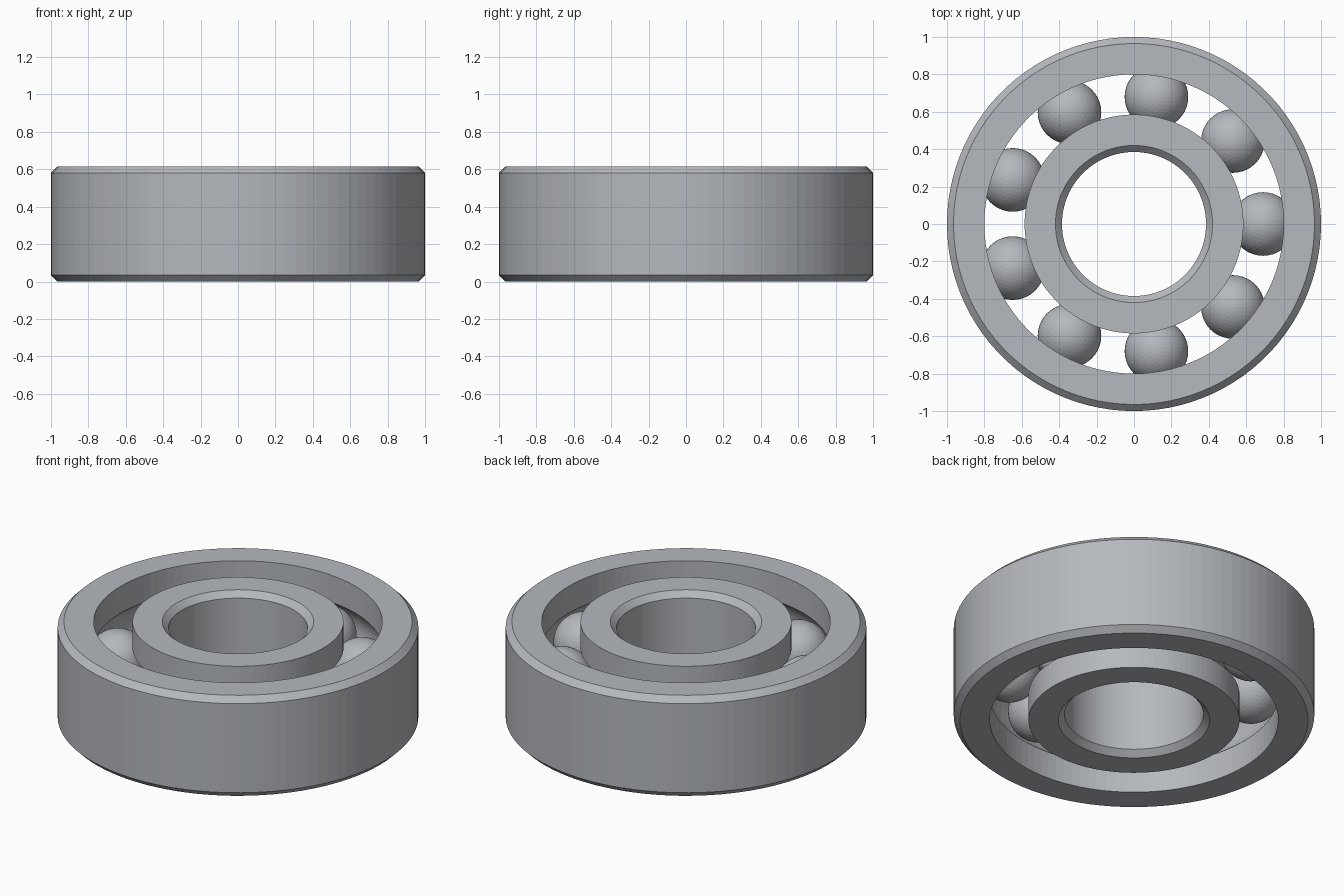
import bpy
import bmesh
import math

cube = bpy.data.objects.get("Cube")
if cube:
    bpy.data.objects.remove(cube)

HEIGHT, CHAMFER = 0.615, 0.035
MID = HEIGHT / 2
PITCH, BALL, GROOVE = 0.69, 0.17, 0.18
SEGMENTS = 100

steel = bpy.data.materials.new("brushed_steel")
steel.use_nodes = True
colour = (0.46, 0.48, 0.51, 1)
steel.diffuse_color = colour
steel.node_tree.nodes["Principled BSDF"].inputs["Base Color"].default_value = colour


def add_object(name, bm):
    mesh = bpy.data.meshes.new(name)
    bmesh.ops.recalc_face_normals(bm, faces=bm.faces)
    bm.to_mesh(mesh)
    bm.free()
    mesh.materials.append(steel)
    obj = bpy.data.objects.new(name, mesh)
    bpy.context.collection.objects.link(obj)
    return obj


def race_arc(radius, side, steps=12):
    """Concave ball track cut into a wall at the given radius, from low to high."""
    half = math.acos(abs(radius - PITCH) / GROOVE)
    angles = [half * (2 * i / steps - 1) for i in range(steps + 1)]
    return [(PITCH + side * GROOVE * math.cos(a), MID + GROOVE * math.sin(a)) for a in angles]


def ring(name, wall, race_radius, side):
    """Spin a section with a chamfered plain wall and a grooved race wall."""
    inset = wall - side * CHAMFER if side > 0 else wall + CHAMFER
    section = [(race_radius, 0), *race_arc(race_radius, side), (race_radius, HEIGHT),
               (inset, HEIGHT), (wall, HEIGHT - CHAMFER), (wall, CHAMFER), (inset, 0)]
    bm = bmesh.new()
    loops = []
    for s in range(SEGMENTS):
        t = math.tau * s / SEGMENTS
        loops.append([bm.verts.new((r * math.cos(t), r * math.sin(t), z)) for r, z in section])
    for s in range(SEGMENTS):
        a, b = loops[s], loops[(s + 1) % SEGMENTS]
        for i in range(len(section)):
            j = (i + 1) % len(section)
            bm.faces.new((a[i], b[i], b[j], a[j]))
    return add_object(name, bm)


# Two races
ring("outer_ring", 1.0, 0.80, 1)
ring("inner_ring", 0.385, 0.585, -1)

# Nine rolling balls evenly spaced on the pitch circle
for n in range(9):
    bm = bmesh.new()
    bmesh.ops.create_icosphere(bm, subdivisions=4, radius=BALL)
    ball = add_object(f"ball_{n + 1}", bm)
    t = math.tau * n / 9
    ball.location = (PITCH * math.cos(t), PITCH * math.sin(t), MID)
